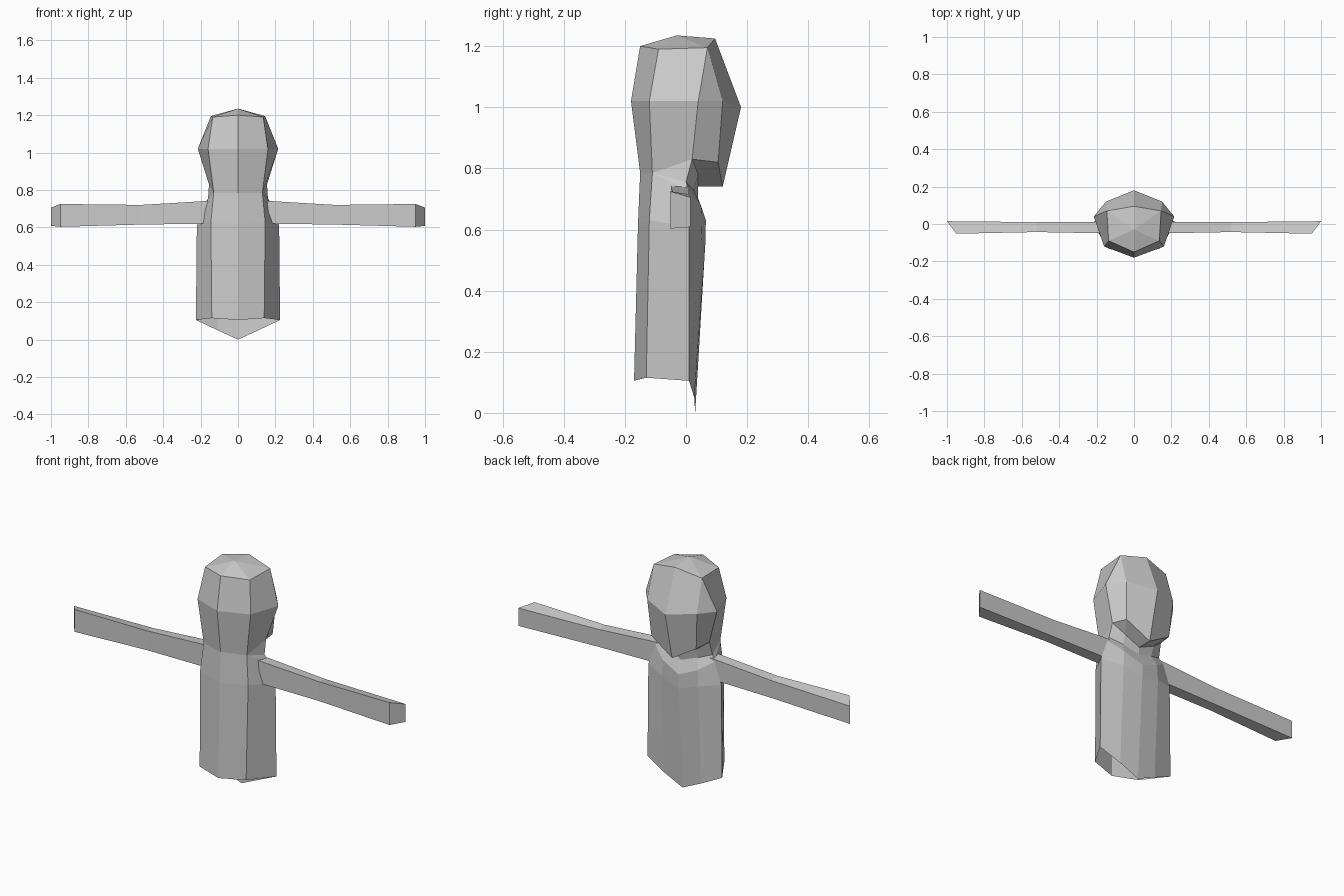
import bpy, bmesh

if "Cube" in bpy.data.objects:
    bpy.data.objects.remove(bpy.data.objects["Cube"])


def finish(bm, name):
    bmesh.ops.remove_doubles(bm, verts=bm.verts, dist=0.0005)
    me = bpy.data.meshes.new(name)
    bm.to_mesh(me)
    bm.free()
    ob = bpy.data.objects.new(name, me)
    bpy.context.collection.objects.link(ob)
    return ob


def skin(bm, rings):
    # join neighbouring closed loops with quads
    loops = [[bm.verts.new(p) for p in r] for r in rings]
    n = len(loops[0])
    for a, b in zip(loops, loops[1:]):
        for i in range(n):
            j = (i + 1) % n
            bm.faces.new((a[i], a[j], b[j], b[i]))
    return loops


def full(half):
    # half ring: front centre, front side, side, back side, back centre
    return half + [(-x, y, z) for x, y, z in reversed(half[1:-1])]


F, FS = (0, -.15, .785), (.13, -.11, .785)
neck_top = [F, FS, (.155, .02, .83), (.09, .04, .78), (0, .04, .74)]

# torso with open hem, shoulders and neck
torso = [
    [(0, -.17, .105), (.14, -.13, .115), (.225, .01, .105), (.11, .027, .05), (0, .03, 0)],
    [(0, -.157, .62), (.145, -.12, .63), (.22, .01, .61), (.11, .052, .59), (0, .063, .55)],
    [F, FS, (.178, .01, .725), (.105, .05, .675), (0, .065, .63)],
    [F, FS, (.16, 0, .755), (.09, .025, .73), (0, .04, .70)],
    neck_top,
]
bm = bmesh.new()
skin(bm, [full(r) for r in torso])
finish(bm, "torso")

# head with overhanging back
head = [
    neck_top,
    [F, FS, (.155, .02, .83), (.135, .105, .82), (0, .12, .74)],
    [(0, -.18, 1.02), (.16, -.12, 1.02), (.215, .04, 1.02), (.15, .12, 1.02), (0, .18, 1.0)],
    [(0, -.15, 1.2), (.135, -.09, 1.19), (.145, .07, 1.195), (.145, .07, 1.195), (0, .095, 1.225)],
]
bm = bmesh.new()
top = skin(bm, [full(r) for r in head])[-1]
apex = bm.verts.new((0, -.03, 1.235))
for i in range(8):
    bm.faces.new((top[i], top[(i + 1) % 8], apex))
finish(bm, "head")

# arms: front x, back x, front y, back y, bottom z, front top z, back top z
sections = [
    (.15, .15, -.05, .01, .62, .742, .74),
    (.52, .52, -.043, .01, .615, .72, .715),
    (.95, 1.0, -.052, .015, .603, .725, .705),
]
bm = bmesh.new()
loops = skin(bm, [[(xf, yf, zb), (xb, yb, zb + .005), (xb, yb, tb), (xf, yf, tf)]
                  for xf, xb, yf, yb, zb, tf, tb in sections])
bm.faces.new(loops[-1])
arms = finish(bm, "arms")
arms.modifiers.new("Mirror", 'MIRROR').use_mirror_merge = False
